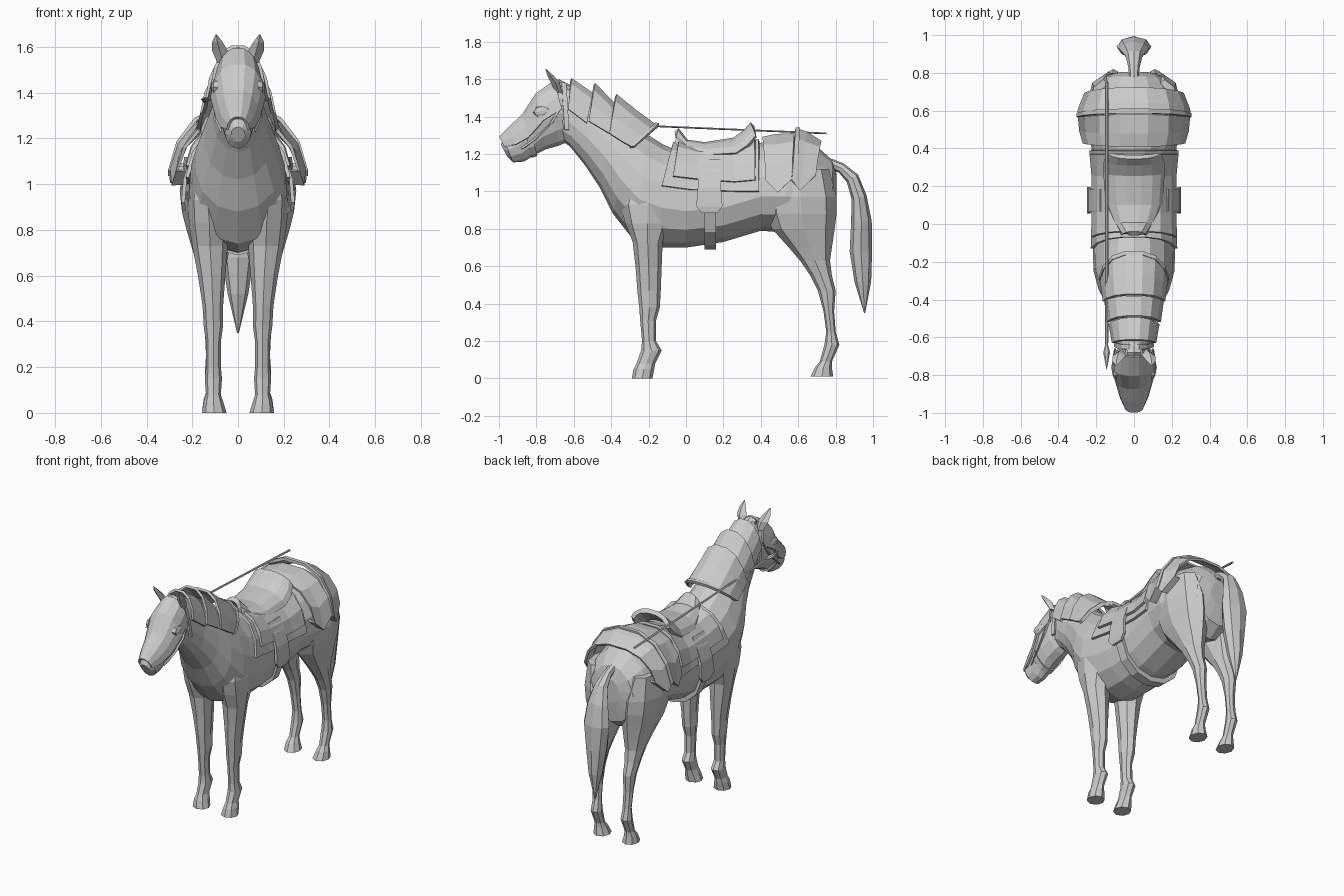
import bpy, bmesh, math

grey = bpy.data.materials.new("grey")
grey.diffuse_color = (0.6, 0.6, 0.6, 1)


def loft(name, rings, closed=True, thick=0, mirror=False):
    """Skin a list of point rings; closed rings are capped, open ones become shells."""
    bm = bmesh.new()
    vs = [[bm.verts.new(p) for p in r] for r in rings]
    n = len(rings[0])
    for a, b in zip(vs, vs[1:]):
        for i in range(n if closed else n - 1):
            j = (i + 1) % n
            bm.faces.new((a[i], a[j], b[j], b[i]))
    if closed:
        bm.faces.new(vs[0])
        bm.faces.new(vs[-1])
    bmesh.ops.recalc_face_normals(bm, faces=bm.faces)
    me = bpy.data.meshes.new(name)
    bm.to_mesh(me)
    bm.free()
    me.materials.append(grey)
    ob = bpy.data.objects.new(name, me)
    bpy.context.collection.objects.link(ob)
    if thick:
        m = ob.modifiers.new("thickness", 'SOLIDIFY')
        m.thickness = thick
        m.offset = 0
    if mirror:
        ob.modifiers.new("mirror", 'MIRROR')
    return ob


def hoop(yt, zt, yb, zb, hw, n=14, egg=0.1):
    """Ring through a top and a bottom point in the middle plane."""
    out = []
    for i in range(n):
        a = 2 * math.pi * i / n
        c, s = math.cos(a), math.sin(a)
        out.append((hw * s * (1 - egg * c), (yt + yb) / 2 + (yt - yb) / 2 * c,
                    (zt + zb) / 2 + (zt - zb) / 2 * c))
    return out


def slab(z, y0, y1, x0, x1, n=8):
    """Horizontal leg section."""
    return [((x0 + x1) / 2 + (x1 - x0) / 2 * math.cos(a), (y0 + y1) / 2 + (y1 - y0) / 2 * math.sin(a), z)
            for a in (2 * math.pi * i / n for i in range(n))]


ARCH = [(1, 1), (.88, .55), (.62, .18), (.25, 0)]


def drape(name, stations, thick=.015, lip=False):
    """Shell hung over the middle plane; a lip turns the lower edge in to the body."""
    rings = []
    half = ([(.8, .98)] if lip else []) + ARCH
    sec = [(-x, d) for x, d in half] + half[::-1]
    for yt, zt, yb, zb, hw in stations:
        rings.append([(hw * x, yt + (yb - yt) * d, zt + (zb - zt) * d) for x, d in sec])
    return loft(name, rings, False, thick)


# trunk and neck
loft("body", [hoop(*s) for s in [
    (.805, 1.09, .805, .93, .07), (.78, 1.17, .79, .80, .165), (.69, 1.25, .71, .74, .225),
    (.55, 1.28, .53, .78, .248), (.40, 1.26, .40, .79, .225), (.2, 1.2, .2, .73, .213),
    (0, 1.2, 0, .70, .217), (-.12, 1.25, -.14, .70, .218), (-.2, 1.3, -.28, .74, .215),
    (-.28, 1.35, -.39, .88, .188), (-.37, 1.42, -.46, 1.02, .148), (-.48, 1.49, -.54, 1.14, .112),
    (-.6, 1.55, -.62, 1.24, .09), (-.69, 1.57, -.66, 1.27, .08)]])

# head
loft("head", [hoop(*s, 12, -.08) for s in [
    (-.66, 1.58, -.62, 1.27, .08), (-.72, 1.57, -.68, 1.245, .1), (-.8, 1.5, -.75, 1.225, .105),
    (-.86, 1.4, -.81, 1.195, .083), (-.93, 1.33, -.865, 1.16, .064),
    (-.975, 1.285, -.925, 1.155, .058), (-.99, 1.25, -.955, 1.185, .03)]])
drape("face_plate", [
    (-.70, 1.59, -.665, 1.44, .098), (-.80, 1.52, -.76, 1.38, .115), (-.87, 1.41, -.84, 1.29, .092),
    (-.94, 1.345, -.91, 1.25, .072), (-.995, 1.29, -.97, 1.24, .045)], .012)
drape("brow_band", [(-.64, 1.575, -.625, 1.33, .098), (-.665, 1.58, -.65, 1.33, .1)], .012)
loft("muzzle_strap", [hoop(*s, 12, -.08) for s in [
    (-.845, 1.41, -.795, 1.19, .092), (-.875, 1.385, -.825, 1.18, .086)]])

# ears, eyes and cheek straps
loft("ear", [[(x + r * math.cos(a), y + .7 * r * math.sin(a), z) for a in (0, 1.57, 3.14, 4.71)]
             for x, y, z, r in [(.065, -.68, 1.53, .025), (.08, -.7, 1.585, .034),
                                (.09, -.725, 1.62, .024), (.095, -.75, 1.655, .003)]], mirror=True)
loft("eye", [[(x, -.77 + r * math.cos(a), 1.425 + .7 * r * math.sin(a))
              for a in (i * math.pi / 4 for i in range(8))]
             for x, r in [(.09, .05), (.108, .042), (.116, .018)]], mirror=True)
loft("cheek_strap", [[(x, y - .01, z), (x, y + .01, z + .01)] for x, y, z in [
    (.1, -.67, 1.45), (.107, -.72, 1.36), (.095, -.8, 1.28), (.073, -.87, 1.23)]],
    False, .012, True)
loft("forelock", [hoop(*s, 6, 0) for s in [
    (-.62, 1.57, -.62, 1.53, .03), (-.68, 1.6, -.68, 1.54, .045), (-.73, 1.57, -.72, 1.52, .02)]])

# legs
loft("front_leg", [slab(*s) for s in [
    (1.02, -.32, -.08, .09, .2), (.93, -.35, -.06, .05, .217), (.83, -.325, -.085, .035, .215),
    (.73, -.285, -.125, .045, .2), (.6, -.27, -.13, .055, .175),
    (.47, -.26, -.135, .065, .155), (.38, -.25, -.14, .065, .15), (.31, -.245, -.16, .075, .14),
    (.2, -.235, -.16, .075, .14), (.15, -.24, -.13, .07, .145), (.08, -.265, -.165, .075, .14),
    (.05, -.28, -.17, .065, .15), (0, -.29, -.18, .05, .157)]], mirror=True)
loft("hind_leg", [slab(*s) for s in [
    (1.12, .48, .765, .09, .235), (.97, .42, .805, .02, .255), (.88, .43, .805, .015, .245),
    (.8, .46, .795, .02, .225),
    (.7, .55, .78, .04, .195), (.63, .61, .77, .055, .177), (.55, .665, .78, .07, .165),
    (.47, .705, .8, .075, .155), (.36, .735, .792, .08, .145), (.25, .75, .8, .08, .14),
    (.18, .74, .82, .075, .145), (.09, .715, .78, .08, .14), (.06, .69, .78, .07, .15),
    (.01, .665, .787, .053, .157)]], mirror=True)

# tail
loft("tail", [hoop(y + h, z + dz, y - h, z - dz, w, 8, 0) for y, z, h, dz, w in [
    (.77, 1.15, .01, .025, .025), (.83, 1.125, .012, .025, .03), (.89, 1.07, .03, .02, .045),
    (.925, .97, .04, .01, .075), (.938, .84, .055, 0, .092), (.935, .68, .06, 0, .07),
    (.945, .52, .045, 0, .045), (.955, .35, .003, 0, .004)]])

# neck armour: three overlapping plates with a raised rear rim
drape("neck_plate_upper", [(-.615, 1.6, -.63, 1.44, .11), (-.5, 1.52, -.53, 1.365, .128)])
drape("neck_plate_middle", [(-.49, 1.575, -.52, 1.375, .135), (-.385, 1.465, -.41, 1.31, .15)])
drape("neck_plate_lower", [(-.375, 1.515, -.41, 1.31, .158), (-.27, 1.43, -.34, 1.265, .168),
                           (-.155, 1.345, -.285, 1.235, .172)])
drape("neck_plate_rim", [(-.165, 1.36, -.3, 1.235, .176), (-.145, 1.355, -.275, 1.24, .176)], .02)

# saddle cloth in two layers, then the seat
drape("saddle_cloth", [(-.07, 1.26, -.13, 1.03, .222), (.05, 1.22, .02, 1.01, .217),
                       (.25, 1.22, .26, 1.0, .216), (.39, 1.275, .39, 1.0, .23)])
drape("saddle_pad", [(-.04, 1.265, -.07, 1.08, .218), (.06, 1.235, .06, 1.065, .215),
                     (.25, 1.235, .26, 1.05, .216), (.37, 1.28, .37, 1.06, .226)], .02)
drape("saddle_seat", [(-.05, 1.33, -.055, 1.25, .055), (.0, 1.265, .02, 1.21, .1),
                      (.1, 1.25, .11, 1.19, .14), (.26, 1.275, .27, 1.2, .15),
                      (.32, 1.32, .335, 1.245, .148), (.355, 1.36, .375, 1.295, .13)], .028)

# side flaps and girth
loft("stirrup_flap", [[(x, y, z) for y in (c - w, c + w)] for x, z, c, w in [
    (.172, 1.17, .125, .06), (.207, 1.1, .125, .06), (.232, 1.02, .125, .062),
    (.24, .92, .125, .07), (.236, .885, .125, .04)]], False, .016, True)
loft("girth", [hoop(y, 1.19, y, .69, .224) for y in (.1, .16)])

# rump armour: overlapping bands with pointed lower edges
drape("rump_band_front", [(.41, 1.285, .43, 1.06, .265), (.48, 1.3, .49, 1.0, .285),
                          (.58, 1.305, .565, 1.07, .29)], lip=True)
drape("rump_band_rear", [(.59, 1.33, .565, 1.06, .296), (.64, 1.315, .61, 1.01, .292),
                         (.72, 1.265, .69, 1.09, .258)], lip=True)
drape("rump_band_rim", [(.585, 1.335, .565, 1.06, .298), (.61, 1.335, .585, 1.035, .298)], .016)

# spear along the left side
loft("spear", [[(-.145 + r * math.cos(a), y, 1.342 - .042 * y + .6 * r * math.sin(a))
                for a in (i * math.pi / 3 for i in range(6))]
               for y, r in [(.75, .009), (-.62, .009), (-.64, .008), (-.68, .018), (-.77, .001)]])
